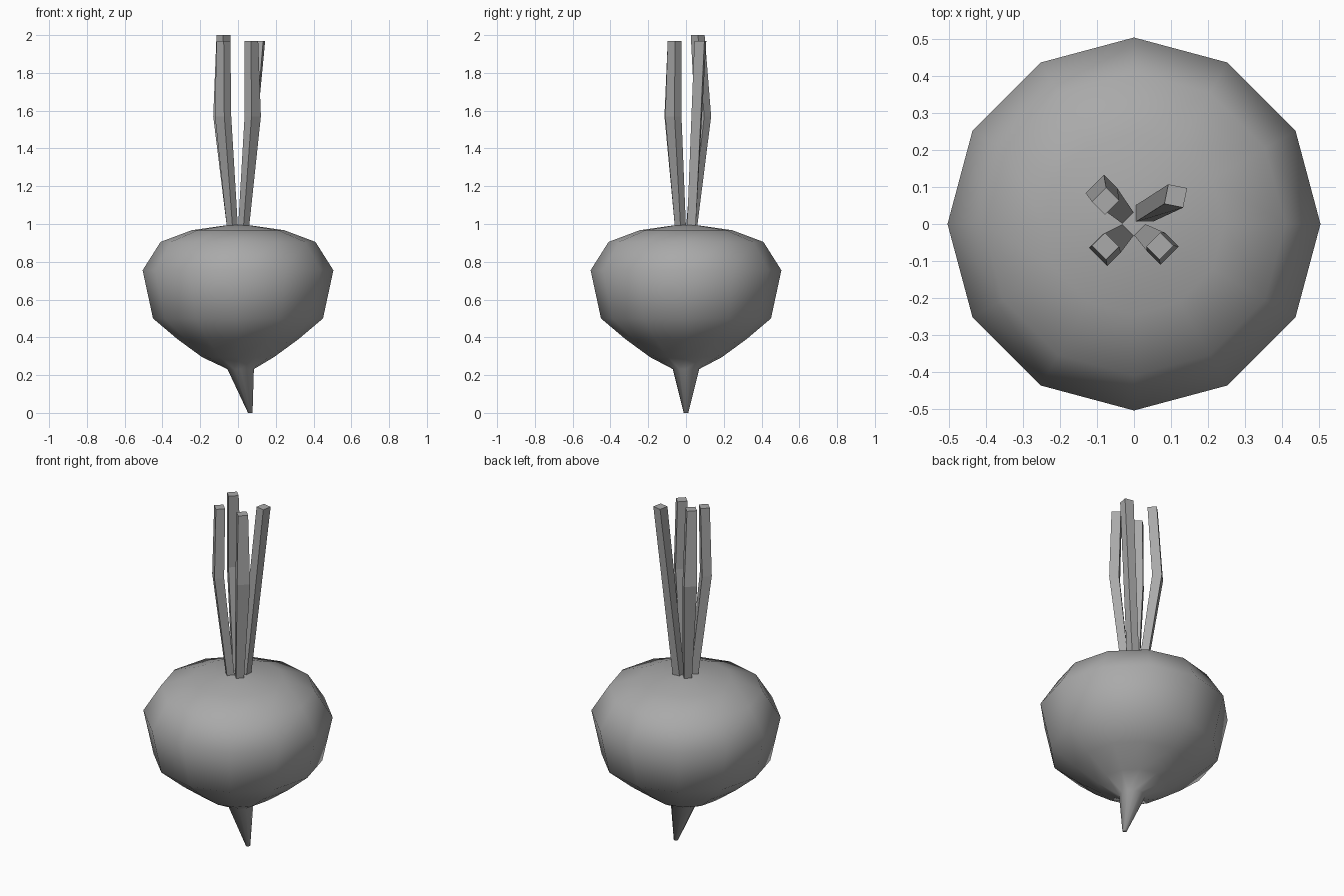
import bpy, bmesh, math
from mathutils import Vector

cube = bpy.data.objects.get("Cube")
if cube:
    bpy.data.objects.remove(cube)

grey = bpy.data.materials.new("plain grey")
grey.use_nodes = True
grey.diffuse_color = (0.4, 0.4, 0.4, 1)
grey.node_tree.nodes["Principled BSDF"].inputs["Base Color"].default_value = (0.4, 0.4, 0.4, 1)


def loft(name, rings, smooth):
    """Skin a list of equal-sized rings of points and cap both ends."""
    bm = bmesh.new()
    loops = [[bm.verts.new(p) for p in ring] for ring in rings]
    n = len(loops[0])
    for a, b in zip(loops, loops[1:]):
        for i in range(n):
            j = (i + 1) % n
            bm.faces.new((a[i], a[j], b[j], b[i]))
    bm.faces.new(loops[0][::-1])
    bm.faces.new(loops[-1])
    bmesh.ops.recalc_face_normals(bm, faces=bm.faces)
    for f in bm.faces:
        f.smooth = smooth
    mesh = bpy.data.meshes.new(name)
    bm.to_mesh(mesh)
    bm.free()
    mesh.materials.append(grey)
    obj = bpy.data.objects.new(name, mesh)
    bpy.context.collection.objects.link(obj)
    return obj


def circle(radius, z, shift):
    steps = [math.tau * i / 12 for i in range(12)]
    return [(shift + radius * math.cos(a), radius * math.sin(a), z) for a in steps]


def rectangle(x, y, z, depth, width, angle):
    c, s = math.cos(angle), math.sin(angle)
    corners = [(-depth / 2, -width / 2), (depth / 2, -width / 2),
               (depth / 2, width / 2), (-depth / 2, width / 2)]
    return [Vector((x + u * c - v * s, y + u * s + v * c, z)) for u, v in corners]


# Bulb with its bent root tip: radius, height, sideways shift
profile = [(0.012, 0, 0.065), (0.07, 0.232, 0.014), (0.19, 0.295, 0), (0.32, 0.39, 0),
           (0.45, 0.5, 0), (0.505, 0.755, 0), (0.41, 0.905, 0), (0.245, 0.967, 0),
           (0.05, 0.995, 0)]
loft("root_bulb", [circle(*p) for p in profile], True)

# Three bent stalks: side signs, bend centre, top centre, top height
stalks = {
    "front_left_stalk": (1, -1, (0.078, 0.067), (0.07, 0.06), 1.97),
    "front_right_stalk": (-1, -1, (0.079, 0.071), (0.077, 0.06), 1.97),
    "back_right_stalk": (-1, 1, (0.088, 0.09), (0.077, 0.062), 2.0),
}
for name, (sx, sy, bend, top, height) in stalks.items():
    angle = math.atan2(sy, sx)
    loft(name, [
        rectangle(sx * 0.029, sy * 0.029, 0.975, 0.04, 0.042, angle),
        rectangle(sx * bend[0], sy * bend[1], 1.57, 0.052, 0.07, angle),
        rectangle(sx * top[0], sy * top[1], height, 0.05, 0.054, angle),
    ], False)

# One straight stalk leaning outwards
loft("back_left_stalk", [
    rectangle(0.027, 0.028, 0.975, 0.045, 0.045, 0),
    rectangle(0.113, 0.076, 1.97, 0.052, 0.054, -0.2),
], False)
